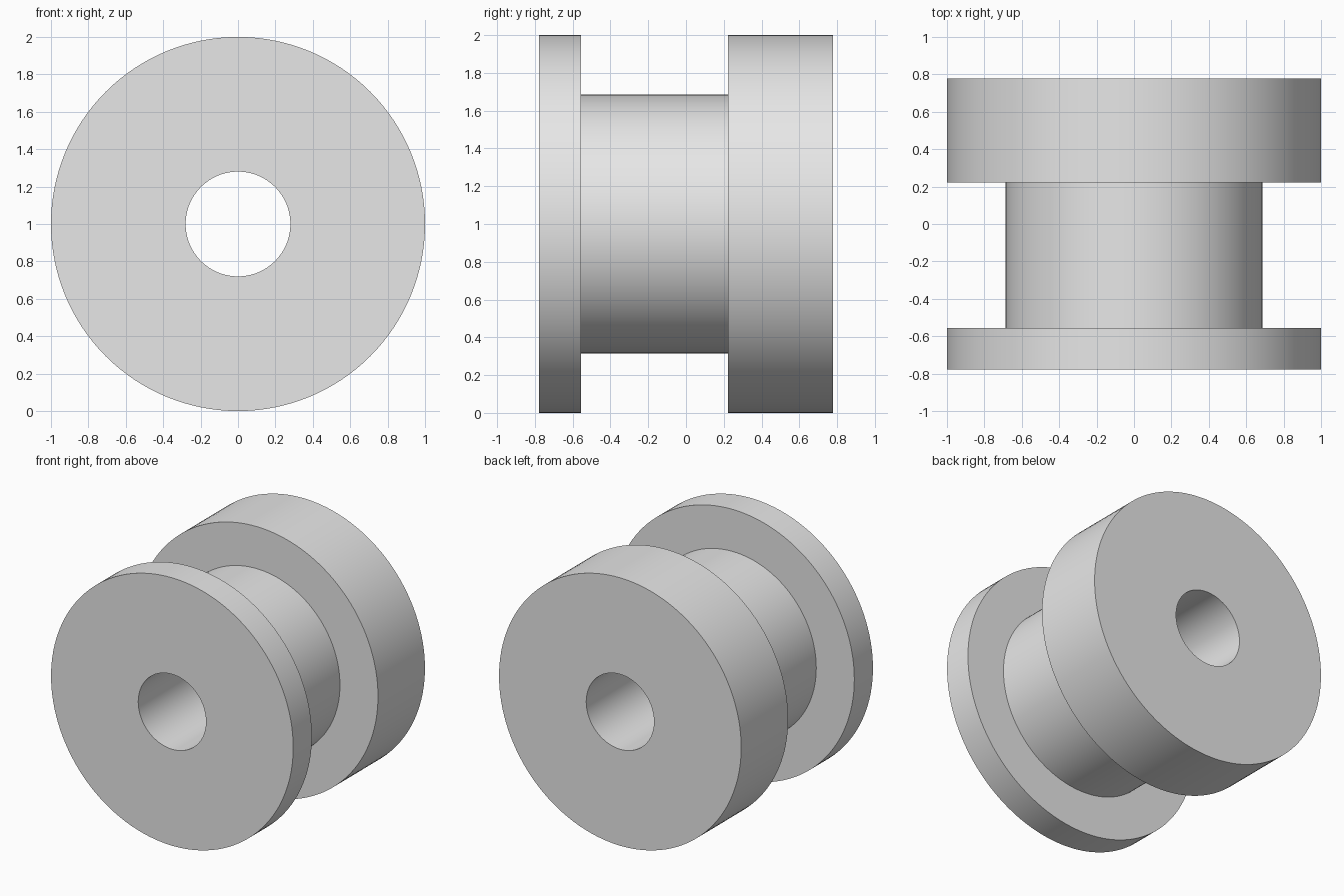
import bpy, bmesh, math

if "Cube" in bpy.data.objects:
    bpy.data.objects.remove(bpy.data.objects["Cube"])

SEGMENTS = 128
BORE, HUB, RIM = 0.28, 0.686, 1.0

# Closed half-section of the spool: (radius, y)
profile = [
    (BORE, -0.777), (RIM, -0.777),   # thin front flange
    (RIM, -0.557), (HUB, -0.557),
    (HUB, 0.223), (RIM, 0.223),      # thick rear flange
    (RIM, 0.777), (BORE, 0.777),
]

grey = bpy.data.materials.new("plain_grey")
grey.diffuse_color = (0.8, 0.8, 0.8, 1)
grey.use_nodes = True
grey.node_tree.nodes["Principled BSDF"].inputs["Base Color"].default_value = grey.diffuse_color

# Revolve the section around the y axis, centred at z = 1
bm = bmesh.new()
rings = []
for i in range(SEGMENTS):
    a = 2 * math.pi * i / SEGMENTS
    rings.append([bm.verts.new((r * math.cos(a), y, 1 + r * math.sin(a)))
                  for r, y in profile])
n = len(profile)
for i in range(SEGMENTS):
    here, there = rings[i], rings[(i + 1) % SEGMENTS]
    for j in range(n):
        k = (j + 1) % n
        bm.faces.new((here[j], here[k], there[k], there[j]))
bmesh.ops.recalc_face_normals(bm, faces=bm.faces)

mesh = bpy.data.meshes.new("flanged_spool")
bm.to_mesh(mesh)
bm.free()
mesh.materials.append(grey)
spool = bpy.data.objects.new("flanged_spool", mesh)
bpy.context.collection.objects.link(spool)

# Smooth round walls, crisp rims
bpy.context.view_layer.objects.active = spool
spool.select_set(True)
bpy.ops.object.shade_smooth_by_angle(angle=math.radians(30))
